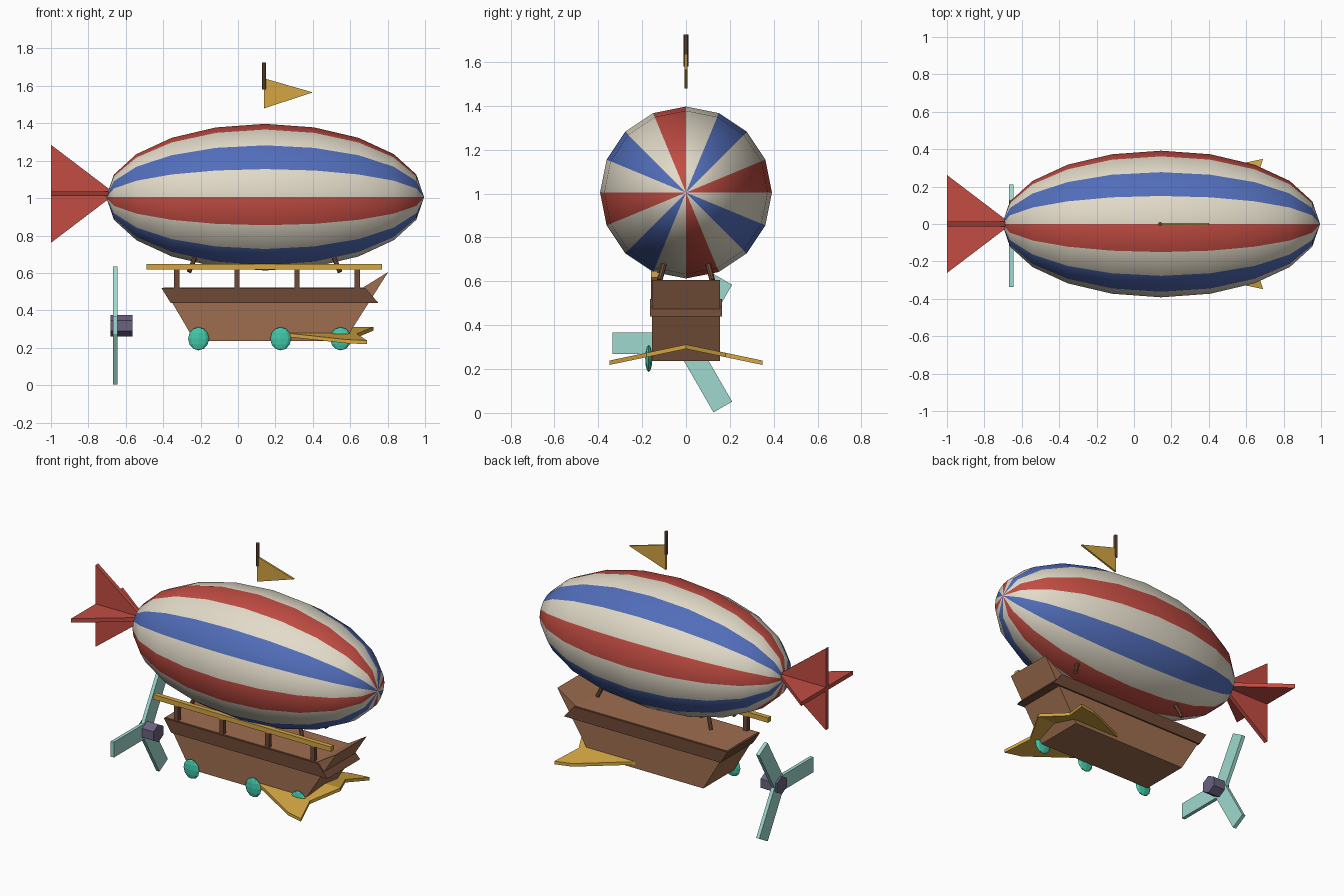
import bpy, bmesh, math
from mathutils import Vector, Matrix

cube = bpy.data.objects.get("Cube")
if cube:
    bpy.data.objects.remove(cube, do_unlink=True)


def material(name, srgb):
    col = [((c + 0.055) / 1.055) ** 2.4 for c in srgb] + [1.0]
    m = bpy.data.materials.new(name)
    m.use_nodes = True
    m.diffuse_color = col
    m.node_tree.nodes["Principled BSDF"].inputs["Base Color"].default_value = col
    return m


red = material("red", (0.76, 0.30, 0.26))
cream = material("cream", (0.89, 0.86, 0.79))
blue = material("blue", (0.32, 0.43, 0.73))
wood = material("wood", (0.62, 0.43, 0.31))
dark_wood = material("dark wood", (0.43, 0.29, 0.21))
gold = material("gold", (0.83, 0.65, 0.26))
teal = material("teal", (0.26, 0.78, 0.66))
pale_teal = material("pale teal", (0.62, 0.85, 0.81))
slate = material("slate purple", (0.42, 0.38, 0.50))


def finish(name, bm, *mats):
    bmesh.ops.recalc_face_normals(bm, faces=bm.faces)
    mesh = bpy.data.meshes.new(name)
    bm.to_mesh(mesh)
    bm.free()
    for m in mats:
        mesh.materials.append(m)
    ob = bpy.data.objects.new(name, mesh)
    bpy.context.collection.objects.link(ob)
    return ob


def prism(name, pts, axis, centre, thick, mat, lift=None):
    """Extrude a flat outline along an axis; lift shifts each point along it."""
    bm = bmesh.new()
    rings = []
    for side in (-0.5, 0.5):
        ring = []
        for u, v in pts:
            w = centre + side * thick + (lift(u, v) if lift else 0)
            co = {"x": (w, u, v), "y": (u, w, v), "z": (u, v, w)}[axis]
            ring.append(bm.verts.new(co))
        bm.faces.new(ring)
        rings.append(ring)
    a, b = rings
    for i in range(len(pts)):
        j = (i + 1) % len(pts)
        bm.faces.new((a[i], a[j], b[j], b[i]))
    return finish(name, bm, mat)


def box(name, x0, x1, y0, y1, z0, z1, mat):
    pts = [(x0, z0), (x1, z0), (x1, z1), (x0, z1)]
    return prism(name, pts, "y", (y0 + y1) / 2, y1 - y0, mat)


def rod(name, start, end, radius, sides, mat):
    start, end = Vector(start), Vector(end)
    d = end - start
    bm = bmesh.new()
    bmesh.ops.create_cone(bm, cap_ends=True, segments=sides, radius1=radius,
                          radius2=radius, depth=d.length)
    turn = d.to_track_quat("Z", "Y").to_matrix().to_4x4()
    bm.transform(Matrix.Translation((start + end) / 2) @ turn)
    return finish(name, bm, mat)


# Striped gas envelope
AXIS_Z = 1.005
bm = bmesh.new()
bmesh.ops.create_uvsphere(bm, u_segments=16, v_segments=10, radius=1)
bm.transform(Matrix.Translation((0.145, 0, AXIS_Z))
             @ Matrix.Diagonal((0.85, 0.392, 0.392, 1))
             @ Matrix.Rotation(math.pi / 2, 4, "Y"))
for f in bm.faces:
    c = f.calc_center_median()
    angle = math.atan2(c.z - AXIS_Z, c.y) % math.tau
    f.material_index = (0, 1, 2, 1)[int(angle / (math.tau / 16)) % 4]
    f.smooth = True
finish("envelope", bm, red, cream, blue)

# Tail fins
FIN_Z = 1.023
prism("vertical_tail_fin", [(-1, FIN_Z - 0.262), (-0.655, FIN_Z), (-1, FIN_Z + 0.262)],
      "y", 0, 0.026, red)
prism("horizontal_tail_fin", [(-1, -0.262), (-0.655, 0), (-1, 0.262)],
      "z", FIN_Z, 0.026, red)

# Flag and pole
rod("flag_pole", (0.14, 0, 1.58), (0.14, 0, 1.725), 0.011, 8, dark_wood)
prism("flag", [(0.14, 1.48), (0.4, 1.565), (0.14, 1.64)], "y", 0, 0.012, gold)

# Gondola hull with raised prow, and the rim around it
prism("hull", [(-0.4, 0.523), (-0.232, 0.237), (0.57, 0.237), (0.803, 0.605), (0.67, 0.523)],
      "y", 0, 0.312, wood)
prism("hull_rim", [(-0.41, 0.52), (-0.36, 0.44), (0.75, 0.44), (0.68, 0.52)],
      "y", 0, 0.33, dark_wood)

# Handrail on its posts
box("handrail", -0.49, 0.77, -0.16, -0.13, 0.617, 0.648, gold)
for i in range(4):
    x = -0.328 + 0.322 * i
    box(f"rail_post_{i + 1}", x - 0.014, x + 0.014, -0.159, -0.131, 0.515, 0.62, dark_wood)

# Short struts under the envelope
for end, x, lean in (("rear", -0.262, 0.035), ("front", 0.545, -0.035)):
    for side, s in (("left", 1), ("right", -1)):
        rod(f"{end}_{side}_strut", (x, s * 0.12, 0.605), (x + lean, s * 0.098, 0.69),
            0.013, 8, dark_wood)

# Round portholes
for i, x in enumerate((-0.211, 0.228, 0.549)):
    bm = bmesh.new()
    bmesh.ops.create_uvsphere(bm, u_segments=8, v_segments=6, radius=1)
    bm.transform(Matrix.Translation((x, -0.17, 0.248))
                 @ Matrix.Diagonal((0.056, 0.016, 0.062, 1)))
    finish(f"porthole_{i + 1}", bm, teal)

# Drooping swept wings
outline = [(0.3, 0), (0.25, 0.155), (0.58, 0.325), (0.69, 0.348), (0.635, 0.18), (0.725, 0)]
for side, s in (("left", 1), ("right", -1)):
    prism(f"{side}_wing", [(x, s * y) for x, y in outline], "z", 0.302, 0.02, gold,
          lift=lambda x, y: -0.21 * abs(y))

# Propeller: six-sided hub and three blades
HUB_Z = 0.318
hexagon = [(0.057 * math.sin(i * math.tau / 6), HUB_Z + 0.057 * math.cos(i * math.tau / 6))
           for i in range(6)]
prism("propeller_hub", hexagon, "x", -0.622, 0.117, slate)
for i in range(3):
    t = math.pi + i * math.tau / 3
    c, s = math.cos(t), math.sin(t)
    blade = [(c * r - s * w, HUB_Z + s * r + c * w)
             for r, w in ((0, -0.049), (0.336, -0.049), (0.336, 0.049), (0, 0.049))]
    prism(f"propeller_blade_{i + 1}", blade, "x", -0.656, 0.022 + 0.0004 * i, pale_teal)
